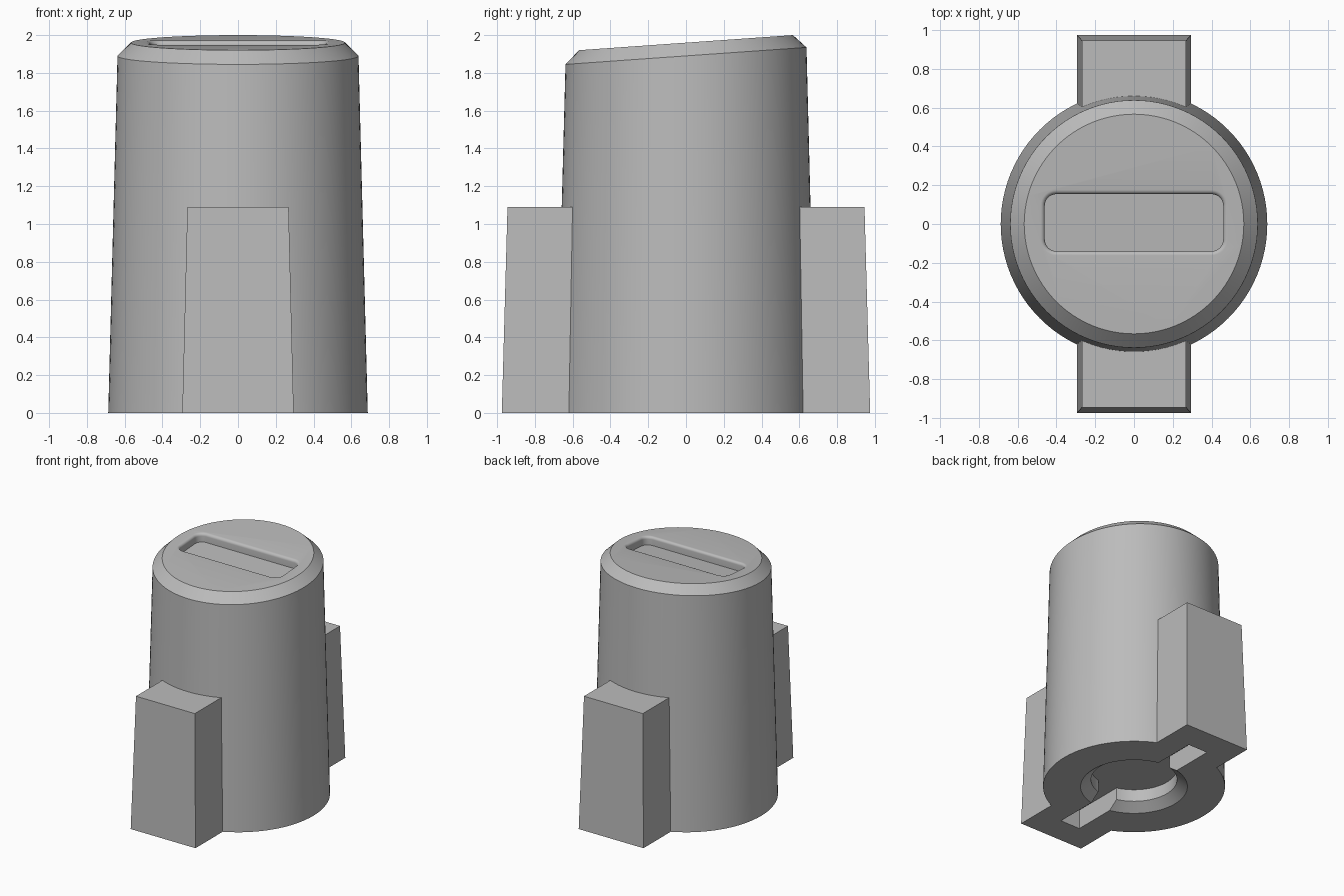
import bpy, bmesh, math
from math import sin, cos, pi

SLOPE = 0.0705     # tilt of the top face along y
TOP = 1.96         # height of the top face at its centre

cube = bpy.data.objects.get("Cube")
if cube:
    bpy.data.objects.remove(cube, do_unlink=True)

grey = bpy.data.materials.new("neutral_grey")
grey.use_nodes = True
grey.diffuse_color = (0.5, 0.5, 0.5, 1)
grey.node_tree.nodes["Principled BSDF"].inputs["Base Color"].default_value = grey.diffuse_color


def loft(name, rings):
    """Closed solid skinned through rings of equal point count."""
    bm = bmesh.new()
    loops = [[bm.verts.new(p) for p in ring] for ring in rings]
    n = len(loops[0])
    for a, b in zip(loops, loops[1:]):
        for i in range(n):
            j = (i + 1) % n
            bm.faces.new((a[i], a[j], b[j], b[i]))
    bm.faces.new(loops[0][::-1])
    bm.faces.new(loops[-1])
    bmesh.ops.recalc_face_normals(bm, faces=bm.faces)
    mesh = bpy.data.meshes.new(name)
    bm.to_mesh(mesh)
    bm.free()
    mesh.materials.append(grey)
    obj = bpy.data.objects.new(name, mesh)
    bpy.context.collection.objects.link(obj)
    return obj


def circle(r, z, slope=0.0, n=96):
    return [(r * cos(2 * pi * i / n), r * sin(2 * pi * i / n),
             z + slope * r * sin(2 * pi * i / n)) for i in range(n)]


def rect(x, y0, y1, z):
    return [(-x, y0, z), (x, y0, z), (x, y1, z), (-x, y1, z)]


def rounded_rect(hx, hy, r, cy, lift, steps=8):
    """Rounded rectangle lying parallel to the tilted top, offset by lift."""
    pts = []
    for k, (sx, sy) in enumerate(((1, 1), (-1, 1), (-1, -1), (1, -1))):
        for i in range(steps + 1):
            a = (k + i / steps) * pi / 2
            x = sx * (hx - r) + r * cos(a)
            y = cy + sy * (hy - r) + r * sin(a)
            pts.append((x, y, TOP + SLOPE * y + lift))
    return pts


def combine(target, other, operation):
    mod = target.modifiers.new(operation.lower(), 'BOOLEAN')
    mod.operation = operation
    mod.solver = 'EXACT'
    mod.object = other
    bpy.context.view_layer.objects.active = target
    bpy.ops.object.modifier_apply(modifier=mod.name)
    bpy.data.objects.remove(other, do_unlink=True)


# Tapered body with a chamfered, tilted top
body = loft("body", [circle(0.687, 0), circle(0.638, 1.89, SLOPE), circle(0.566, TOP, SLOPE)])

# Front and back side blocks, slightly drafted
for side, label in ((-1, "front_block"), (1, "back_block")):
    block = loft(label, [rect(0.295, side * 0.4, side * 0.975, 0),
                         rect(0.268, side * 0.4, side * 0.945, 1.09)])
    combine(body, block, 'UNION')

# Shallow window in the top with a rounded rim
FILLET, DEPTH = 0.022, 0.07
rings = [rounded_rect(0.46, 0.147, 0.06, 0.007, -DEPTH)]
for i in range(7):
    a = i / 6 * pi / 2
    grow = FILLET * (1 - cos(a))
    rings.append(rounded_rect(0.46 + grow, 0.147 + grow, 0.06 + grow, 0.007,
                              -FILLET * (1 - sin(a))))
rings.append(rounded_rect(0.46 + FILLET, 0.147 + FILLET, 0.06 + FILLET, 0.007, 0.1))
combine(body, loft("window_cutter", rings), 'DIFFERENCE')

# Countersunk bore and cross slot in the underside
combine(body, loft("bore_cutter", [circle(0.43, -0.02), circle(0.325, 0.06), circle(0.325, 0.16)]),
        'DIFFERENCE')
combine(body, loft("slot_cutter", [rect(0.09, -0.75, 0.75, -0.05), rect(0.09, -0.75, 0.75, 0.16)]),
        'DIFFERENCE')

# Smooth round walls, crisp edges
bpy.ops.object.select_all(action='DESELECT')
body.select_set(True)
bpy.context.view_layer.objects.active = body
bpy.ops.object.shade_smooth_by_angle(angle=math.radians(25))
